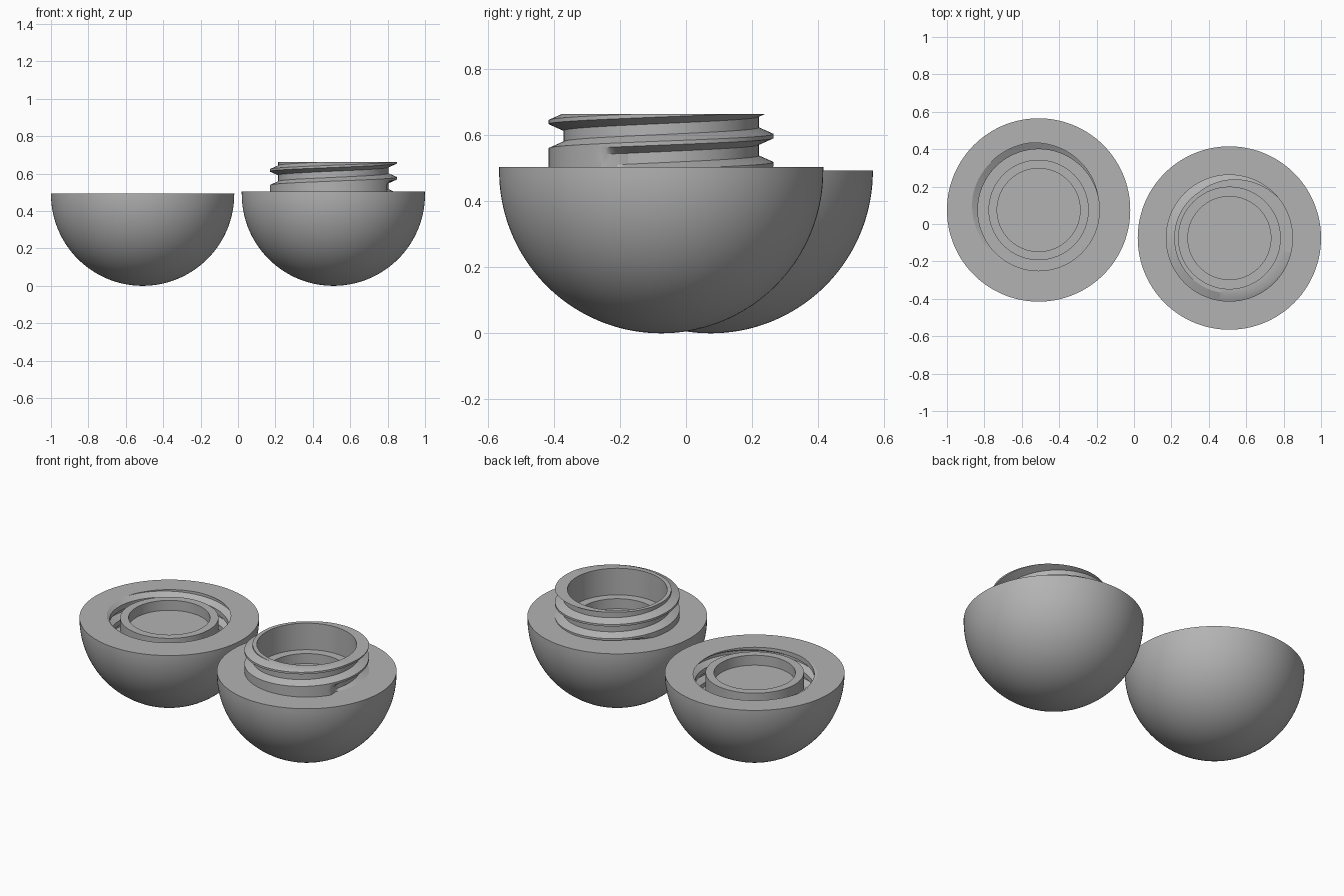
import bpy, bmesh, math

if "Cube" in bpy.data.objects:
    bpy.data.objects.remove(bpy.data.objects["Cube"])

SEG, R = 144, 0.49          # facets around, bowl radius
PITCH = 0.085               # thread pitch

grey = bpy.data.materials.new("plain grey")
grey.diffuse_color = (0.45, 0.45, 0.45, 1)
grey.use_nodes = True
grey.node_tree.nodes["Principled BSDF"].inputs["Base Color"].default_value = grey.diffuse_color


def sweep(name, column, loc):
    """Revolve a profile that may change with the angle (fixed point count)."""
    bm = bmesh.new()
    cols = []
    for i in range(SEG + 1):
        t = 2 * math.pi * i / SEG
        cols.append([bm.verts.new((r * math.cos(t), r * math.sin(t), z))
                     for r, z in column(360 * i / SEG)])
    for a, b in zip(cols, cols[1:]):
        for j in range(len(a) - 1):
            bm.faces.new((a[j], b[j], b[j + 1], a[j + 1]))
    bmesh.ops.remove_doubles(bm, verts=bm.verts, dist=0.0002)
    bmesh.ops.recalc_face_normals(bm, faces=bm.faces)
    me = bpy.data.meshes.new(name)
    bm.to_mesh(me)
    bm.free()
    me.materials.append(grey)
    ob = bpy.data.objects.new(name, me)
    ob.location = loc
    bpy.context.collection.objects.link(ob)
    bpy.context.view_layer.objects.active = ob
    ob.select_set(True)
    bpy.ops.object.shade_smooth_by_angle(angle=math.radians(25))
    ob.select_set(False)


def dome(top):
    """Outer half-sphere from the bottom pole up to the rim."""
    pts = [(R * math.sin(a), R - R * math.cos(a))
           for a in (math.pi / 2 * k / 36 for k in range(37))]
    return pts + [(R, top)]


def thread(deg, z_at_0, low, high, minor, major, half_crest, flank):
    """Helical thread section at one angle, cut off cleanly at low and high."""
    knots = []
    for turn in range(-3, 5):
        c = z_at_0 + PITCH * (turn + deg / 360)
        for dz, r in ((-half_crest - flank, minor), (-half_crest, major),
                      (half_crest, major), (half_crest + flank, minor)):
            knots.append((r, c + dz))

    def radius(z):
        for (r0, z0), (r1, z1) in zip(knots, knots[1:]):
            if z0 <= z <= z1:
                return r0 + (r1 - r0) * (z - z0) / (z1 - z0)
        return minor

    out = []
    for r, z in knots:
        zc = min(max(z, low), high)
        out.append((r if zc == z else radius(zc), zc))
    return out


# Bowl with the neck: shallow round pocket inside a flat rim
RIM, NECK_TOP = 0.503, 0.663
right = (0.51, -0.075, 0)
sweep("neck_bowl", lambda d: dome(RIM) + [(0.222, RIM), (0.222, 0.443), (0, 0.443)], right)


# Threaded neck, thickened under the first turn where the thread starts
def neck(deg):
    pts = thread(deg, 0.575, RIM, NECK_TOP, 0.295, 0.34, 0.006, 0.02)
    first = 0.575 - PITCH + PITCH * deg / 360
    fill = max(0, min(1, (deg - 120) / 40, (340 - deg) / 12))
    pts = [(max(r, 0.295 + 0.045 * fill), z) if z < first else (r, z) for r, z in pts]
    return [(0.272, RIM)] + pts + [(0.272, NECK_TOP), (0.272, RIM)]


sweep("threaded_neck", neck, right)

# Bowl with the socket: threaded wall and groove around the seat ring
TOP, FLOOR = 0.493, 0.325
left = (-0.51, 0.075, 0)


def socket(deg):
    wall = thread(deg, 0.462, FLOOR, TOP, 0.325, 0.361, 0.008, 0.02)
    return dome(TOP) + wall[::-1] + [(0.26, FLOOR)]


sweep("socket_bowl", socket, left)

# Seat ring standing in the socket, with a shallow round pocket
sweep("seat_ring", lambda d: [(0.268, FLOOR), (0.268, TOP), (0.222, TOP),
                              (0.222, 0.433), (0, 0.433)], left)
